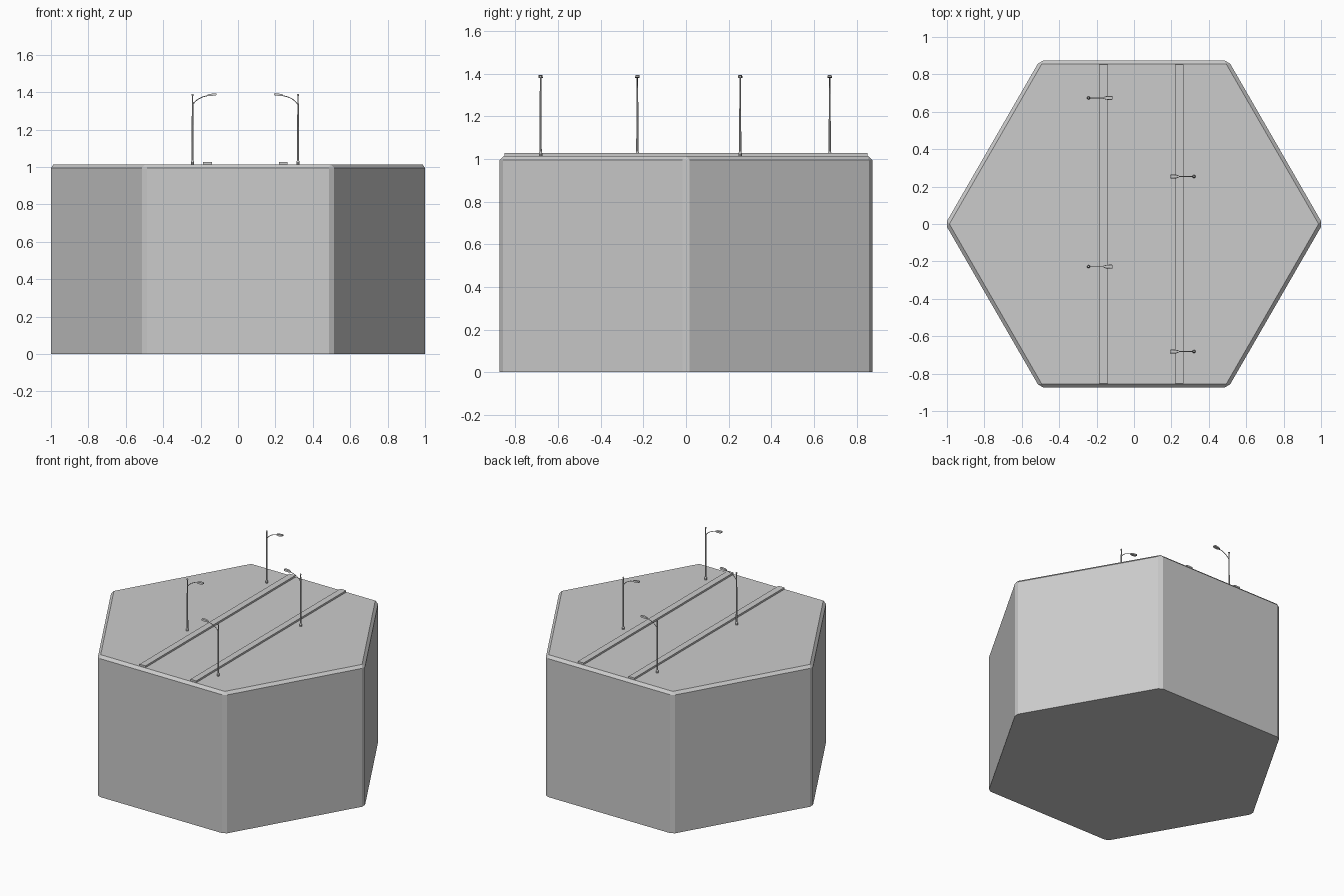
import bpy, bmesh
from math import cos, sin, pi
from mathutils import Matrix, Vector

if "Cube" in bpy.data.objects:
    bpy.data.objects.remove(bpy.data.objects["Cube"])

TOP = 1.014


def finish(bm, name):
    bmesh.ops.recalc_face_normals(bm, faces=bm.faces[:])
    me = bpy.data.meshes.new(name)
    bm.to_mesh(me)
    bm.free()
    ob = bpy.data.objects.new(name, me)
    bpy.context.collection.objects.link(ob)
    return ob


def loft(bm, rings):
    """Skin a list of equal-length point rings and cap both ends."""
    vs = [[bm.verts.new(p) for p in r] for r in rings]
    n = len(vs[0])
    for a, b in zip(vs, vs[1:]):
        for i in range(n):
            bm.faces.new((a[i], a[(i + 1) % n], b[(i + 1) % n], b[i]))
    bm.faces.new(vs[0][::-1])
    bm.faces.new(vs[-1])


def ring(r, z, n):
    return [(r * cos(2 * pi * i / n), r * sin(2 * pi * i / n), z) for i in range(n)]


# Hexagonal base block, all edges chamfered except the bottom rim
bm = bmesh.new()
loft(bm, [ring(1.009, 0, 6), ring(1.009, TOP, 6)])
edges = [e for e in bm.edges if max(v.co.z for v in e.verts) > 0.5]
bmesh.ops.bevel(bm, geom=edges, offset=0.019, segments=1, affect='EDGES')
finish(bm, "hexagon_base")

# Two raised kerbs running front to back
for name, x in (("left_kerb", -0.163), ("right_kerb", 0.241)):
    bm = bmesh.new()
    bmesh.ops.create_cube(bm, size=1, matrix=Matrix.Translation((x, 0, 1.0135))
                          @ Matrix.Diagonal((0.046, 1.704, 0.027, 1)))
    finish(bm, name)


def street_lamp(name, x, y, side):
    bm = bmesh.new()
    # Footing collar and tapered pole
    loft(bm, [ring(r, z, 10) for r, z in ((0.0085, -0.005), (0.0085, 0.012), (0.006, 0.02),
                                          (0.0035, 0.366))])
    # Finial ball
    bmesh.ops.create_uvsphere(bm, u_segments=10, v_segments=6, radius=0.0062,
                              matrix=Matrix.Translation((0, 0, 0.371)))
    # Curved arm
    path = [(0.0, 0.318), (0.012, 0.334), (0.03, 0.349), (0.055, 0.361), (0.088, 0.369)]
    rings = []
    for i, (px, pz) in enumerate(path):
        a, b = path[max(i - 1, 0)], path[min(i + 1, len(path) - 1)]
        t = Vector((b[0] - a[0], 0, b[1] - a[1])).normalized()
        n = Vector((-t.z, 0, t.x))
        rings.append([Vector((px, 0, pz)) + 0.0023 * (cos(k * pi / 3) * n
                      + sin(k * pi / 3) * Vector((0, 1, 0))) for k in range(6)])
    loft(bm, rings)
    # Tapered lamp head
    loft(bm, [[(px, -w, z0), (px, w, z0), (px, w * 0.8, z1), (px, -w * 0.8, z1)]
              for px, w, z0, z1 in ((0.08, 0.005, 0.365, 0.373), (0.095, 0.0095, 0.365, 0.377),
                                    (0.122, 0.011, 0.368, 0.379), (0.128, 0.009, 0.37, 0.378))])
    bmesh.ops.transform(bm, verts=bm.verts[:], matrix=Matrix.Translation((x, y, TOP))
                        @ Matrix.Diagonal((side, 1, 1, 1)))
    finish(bm, name)


# Lamps staggered along the two kerbs, arms facing inward
street_lamp("left_lamp_back", -0.243, 0.674, 1)
street_lamp("left_lamp_front", -0.243, -0.228, 1)
street_lamp("right_lamp_back", 0.321, 0.254, -1)
street_lamp("right_lamp_front", 0.321, -0.682, -1)
